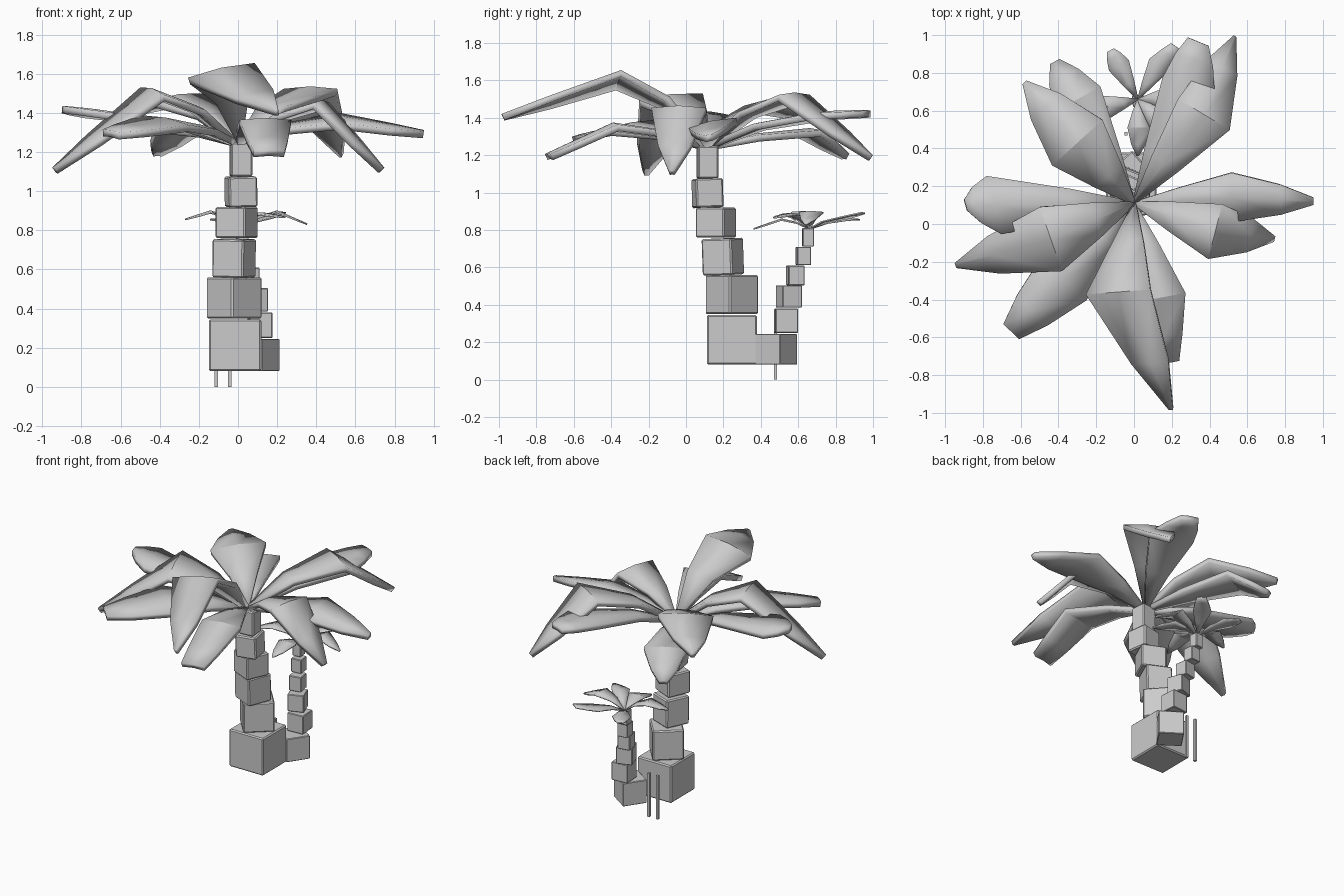
import bpy, bmesh, math
from mathutils import Vector, Matrix


def new_object(name, bm):
    me = bpy.data.meshes.new(name)
    bm.to_mesh(me)
    bm.free()
    obj = bpy.data.objects.new(name, me)
    bpy.context.collection.objects.link(obj)
    return obj


def block(name, x, y, z0, z1, size, angle, tilt=0.0, bevel=0.0):
    """Upright block turned about z, with optional chamfered edges."""
    bm = bmesh.new()
    bmesh.ops.create_cube(bm, size=1, matrix=Matrix.Diagonal((size, size, z1 - z0, 1)))
    obj = new_object(name, bm)
    obj.location = (x, y, (z0 + z1) / 2)
    obj.rotation_euler = (math.radians(tilt), math.radians(-tilt), math.radians(angle))
    if bevel:
        m = obj.modifiers.new("chamfer", 'BEVEL')
        m.width = bevel
        m.segments = 1


def leaf(name, base, mid, tip, hw, roll, blunt, skew, thick):
    """Arched blade: five stations of left edge, slight rib, right edge."""
    base, mid, tip = Vector(base), Vector(mid), Vector(tip)
    out = tip - base
    out.z = 0
    out.normalize()
    up = Vector((0, 0, 1))
    side = out.cross(up)
    side.z = roll
    knee = base.lerp(mid, 0.45) + up * 0.2 * (mid.z - base.z)
    stations = [(base, 0.06, 0), (knee, 0.52, 0), (mid, 1.0, skew),
                (mid.lerp(tip, 0.6), 0.55 + 0.4 * blunt, skew), (tip, blunt, skew)]
    bm = bmesh.new()
    rows = []
    for p, w, k in stations:
        s = (side + out * k) * hw * w
        rib = up * 0.04 * hw * w
        rows.append([bm.verts.new(v) for v in (p - s - rib, p + rib, p + s - rib)])
    for a, b in zip(rows, rows[1:]):
        for i in range(2):
            bm.faces.new((a[i], a[i + 1], b[i + 1], b[i]))
    bm.normal_update()
    if sum(f.normal.z for f in bm.faces) < 0:
        bmesh.ops.reverse_faces(bm, faces=bm.faces[:])
    obj = new_object(name, bm)
    m = obj.modifiers.new("thickness", 'SOLIDIFY')
    m.thickness = thick
    m.offset = -1
    bpy.ops.object.select_all(action='DESELECT')
    obj.select_set(True)
    bpy.context.view_layer.objects.active = obj
    bpy.ops.object.shade_smooth_by_angle(angle=math.radians(30))


# large trunk: x, y, z0, z1, size, turn, tilt
large = [(-0.015, 0.245, 0.08, 0.345, 0.268, 0, 0),
         (-0.02, 0.245, 0.35, 0.56, 0.205, 41, 0),
         (-0.02, 0.197, 0.56, 0.755, 0.173, 67, 1.5),
         (-0.007, 0.16, 0.76, 0.92, 0.167, 66, 0),
         (0.015, 0.115, 0.92, 1.075, 0.147, 10, 1.5),
         (0.015, 0.115, 1.075, 1.25, 0.11, 5, 0)]
for i, row in enumerate(large):
    block(f"large_trunk_{i + 1}", *row, bevel=0.008)

# small trunk
small = [(0.1, 0.482, 0.08, 0.245, 0.164, 56, 0),
         (0.112, 0.535, 0.25, 0.38, 0.12, 4, 0),
         (0.085, 0.55, 0.385, 0.505, 0.11, 20, 0),
         (0.06, 0.585, 0.505, 0.61, 0.087, 10, 0),
         (0.04, 0.628, 0.612, 0.71, 0.076, 6, 0),
         (0.022, 0.652, 0.712, 0.81, 0.061, 5, 0)]
for i, row in enumerate(small):
    block(f"small_trunk_{i + 1}", *row, bevel=0.004)

# thin stakes behind the trunk
for i, x in enumerate((-0.112, -0.043)):
    block(f"stake_{i + 1}", x, 0.478, 0.0, 0.31, 0.017, 0)

# large crown: bend point, tip, half width, roll, tip bluntness, skew
crown = [((-0.085, -0.36, 1.625), (0.195, -0.985, 1.42), 0.17, -0.22, 0.06, -0.1),
         ((0.14, -0.39, 1.37), (0.16, -0.74, 1.21), 0.135, 0, 0.6, 0),
         ((-0.37, -0.29, 1.37), (-0.65, -0.57, 1.31), 0.165, 0.15, 0.35, 0),
         ((-0.44, -0.08, 1.52), (-0.945, -0.22, 1.12), 0.18, 0.1, 0.08, 0),
         ((-0.74, 0.10, 1.415), (-0.89, 0.10, 1.435), 0.155, 0.0, 0.2, 0.25),
         ((-0.30, 0.43, 1.49), (-0.58, 0.75, 1.41), 0.18, 0.1, 0.08, 0),
         ((-0.30, 0.66, 1.34), (-0.42, 0.86, 1.21), 0.14, 0, 0.2, 0),
         ((0.43, -0.04, 1.46), (0.745, -0.08, 1.12), 0.15, 0, 0.1, 0),
         ((0.52, 0.14, 1.38), (0.95, 0.12, 1.31), 0.13, -0.2, 0.15, 0),
         ((0.37, 0.58, 1.53), (0.535, 0.995, 1.2), 0.16, 0, 0.05, 0),
         ((0.29, 0.72, 1.43), (0.34, 0.965, 1.44), 0.15, 0, 0.4, 0)]
for i, row in enumerate(crown):
    leaf(f"large_leaf_{i + 1}", (0.0, 0.11, 1.26), *row, 0.036)

# small crown
sprout = [((-0.08, 0.84, 0.86), (-0.125, 0.92, 0.86), 0.06, 0, 0.35, 0),
          ((0.13, 0.84, 0.87), (0.22, 0.94, 0.895), 0.06, 0, 0.5, 0),
          ((0.20, 0.67, 0.90), (0.355, 0.64, 0.835), 0.065, 0, 0.1, 0),
          ((0.12, 0.56, 0.89), (0.24, 0.47, 0.87), 0.06, 0, 0.1, 0),
          ((0.03, 0.51, 0.86), (0.02, 0.36, 0.81), 0.065, 0, 0.1, 0),
          ((-0.14, 0.62, 0.90), (-0.27, 0.58, 0.86), 0.06, 0, 0.1, 0)]
for i, row in enumerate(sprout):
    leaf(f"small_leaf_{i + 1}", (0.02, 0.66, 0.81), *row, 0.008)
